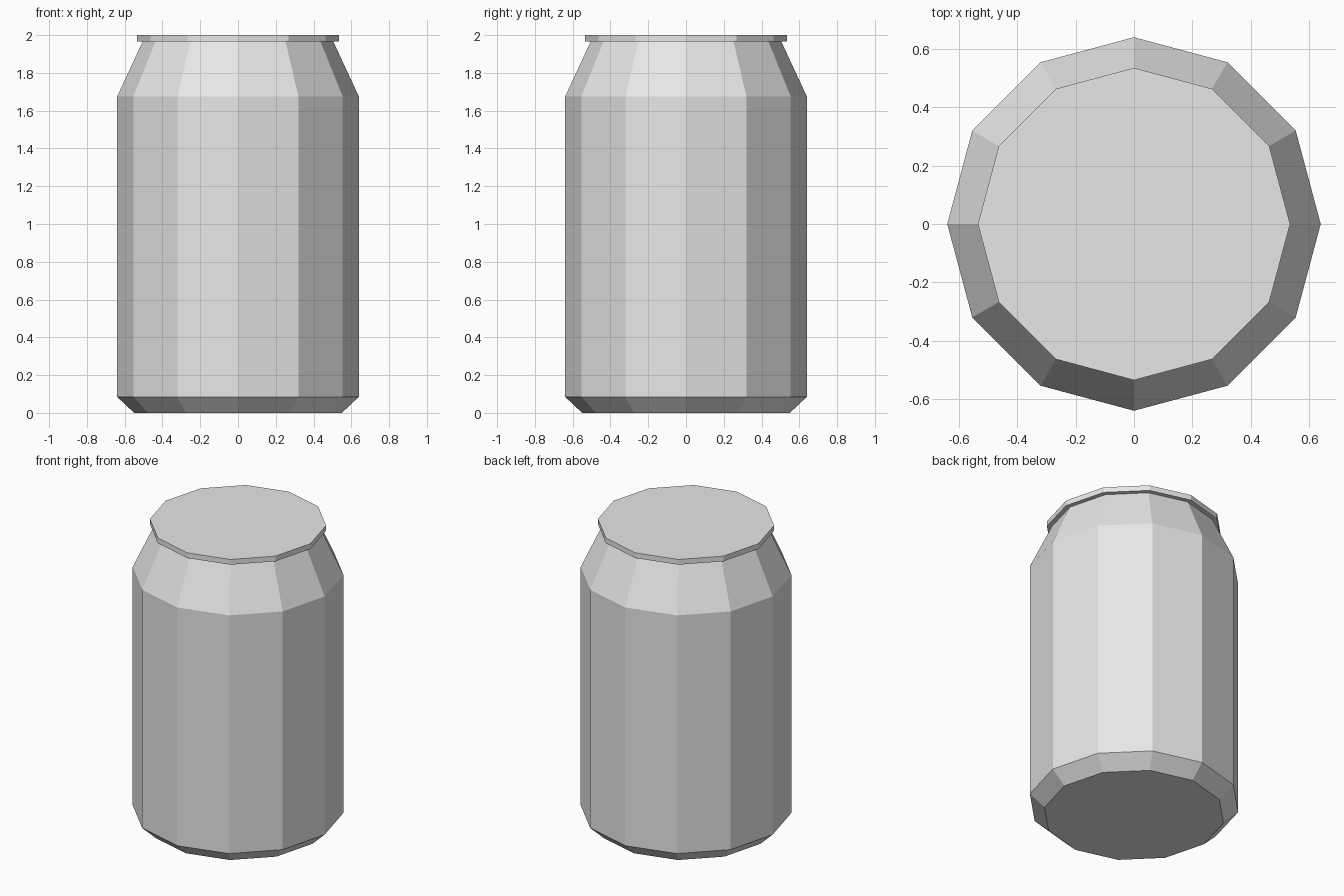
import bpy
import bmesh
from math import cos, sin, tau

SIDES = 12

old = bpy.data.objects.get("Cube")
if old:
    bpy.data.objects.remove(old, do_unlink=True)

metal = bpy.data.materials.new("light grey metal")
metal.use_nodes = True
metal.diffuse_color = (0.8, 0.8, 0.8, 1)
metal.node_tree.nodes["Principled BSDF"].inputs["Base Color"].default_value = (0.8, 0.8, 0.8, 1)


def lathe(name, profile):
    """Flat-shaded closed solid from (radius, height) points, bottom to top."""
    bm = bmesh.new()
    rings = [[bm.verts.new((r * cos(tau * i / SIDES), r * sin(tau * i / SIDES), z))
              for i in range(SIDES)] for r, z in profile]
    for low, high in zip(rings, rings[1:]):
        for i in range(SIDES):
            j = (i + 1) % SIDES
            bm.faces.new((low[i], low[j], high[j], high[i]))
    bm.faces.new(rings[0][::-1])
    bm.faces.new(rings[-1])
    mesh = bpy.data.meshes.new(name)
    bm.to_mesh(mesh)
    bm.free()
    mesh.materials.append(metal)
    obj = bpy.data.objects.new(name, mesh)
    bpy.context.collection.objects.link(obj)
    return obj


# Can body: base chamfer, straight wall, tapered shoulder, overhanging lid rim
lathe("can_body", [(0.55, 0), (0.64, 0.085), (0.64, 1.675), (0.505, 1.965),
                   (0.535, 1.965), (0.535, 2.0)])
